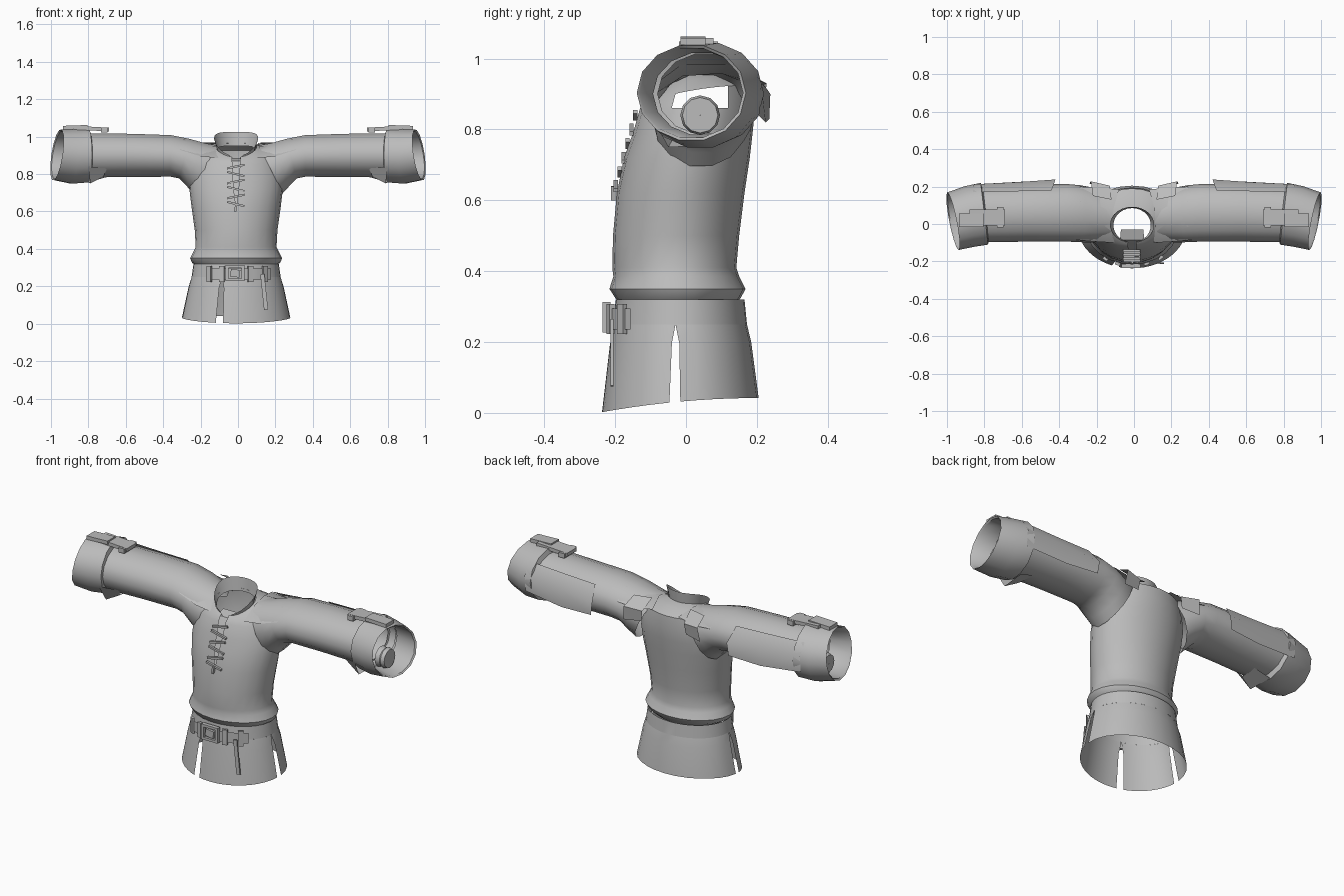
import bpy, bmesh, math
from mathutils import Matrix

cube = bpy.data.objects.get("Cube")
if cube:
    bpy.data.objects.remove(cube, do_unlink=True)

GREY = (0.5, 0.5, 0.5, 1)
cloth = bpy.data.materials.new("plain grey cloth")
cloth.diffuse_color = GREY
cloth.use_nodes = True
cloth.node_tree.nodes["Principled BSDF"].inputs["Base Color"].default_value = GREY


def finish(name, bm, mirror=False, angle=40):
    bmesh.ops.remove_doubles(bm, verts=bm.verts, dist=0.0005)
    me = bpy.data.meshes.new(name)
    bm.to_mesh(me)
    bm.free()
    me.materials.append(cloth)
    ob = bpy.data.objects.new(name, me)
    bpy.context.collection.objects.link(ob)
    bpy.ops.object.select_all(action='DESELECT')
    ob.select_set(True)
    bpy.context.view_layer.objects.active = ob
    bpy.ops.object.shade_smooth_by_angle(angle=math.radians(angle))
    if mirror:
        ob.modifiers.new("Mirror", 'MIRROR')


def skin(bm, rows, flip=False):
    """Join rows of points with quads."""
    grid = [[bm.verts.new(p) for p in row] for row in rows]
    for a, b in zip(grid, grid[1:]):
        for i in range(len(a) - 1):
            quad = (a[i], a[i + 1], b[i + 1], b[i])
            bm.faces.new(quad[::-1] if flip else quad)


def hoop(rx, front, back, z_front, z_back, start, end, n=24, cx=-0.01):
    """Oval from start to end degrees; -90 is the front, which may dip."""
    pts = []
    for i in range(n + 1):
        t = math.radians(start + (end - start) * i / n)
        s = math.sin(t)
        y = (front + back) / 2 + s * (back - front) / 2
        z = z_back + (z_front - z_back) * ((1 - s) / 2) ** 2
        pts.append((cx + rx * math.cos(t), y, z))
    return pts


def tube(bm, stations, n=14):
    """Sleeve tube: x, centre y, centre z, radius y, radius z, yaw, lean."""
    rows = []
    for x, y, z, ry, rz, yaw, lean in stations:
        ring = []
        for i in range(n + 1):
            c, s = math.cos(math.tau * i / n), math.sin(math.tau * i / n)
            ring.append((x + yaw * c - lean * s, y + ry * c, z + rz * s))
        rows.append(ring)
    skin(bm, rows, flip=True)


def slab(bm, centre, size, tilt=0, axis=(0, 1, 0)):
    m = Matrix.Translation(centre) @ Matrix.Rotation(math.radians(tilt), 4, axis)
    bmesh.ops.create_cube(bm, size=1, matrix=m @ Matrix.Diagonal((*size, 1)))


# Torso with bloused waist fold and front neck slit: half width, front, back, z, slit degrees
torso = [(.195, -.18, .13, .30, 0), (.235, -.20, .155, .325, 0), (.246, -.216, .168, .35, 0),
         (.228, -.205, .15, .385, 0), (.216, -.208, .142, .41, 0), (.221, -.206, .15, .50, 0),
         (.238, -.195, .165, .62, 0), (.25, -.175, .18, .72, 3), (.252, -.15, .188, .79, 4),
         (.235, -.13, .195, .86, 5)]
rows = [hoop(rx, f, b, z, z, -90 + g, 270 - g) for rx, f, b, z, g in torso]
rows += [hoop(.21, -.115, .19, .878, .925, -84, 264),
         hoop(.16, -.105, .14, .888, .955, -82, 262),
         hoop(.11, -.10, .085, .89, .965, -80, 260)]
bm = bmesh.new()
skin(bm, rows)
armholes = []
for f in bm.faces:
    c = f.calc_center_median()
    if abs(c.x) > .17 and .84 < c.z < .91 and abs(c.y - .05) < .09:
        armholes.append(f)
bmesh.ops.delete(bm, geom=armholes, context='FACES')
finish("torso", bm)

# Standing collar, lower and open at the front
bm = bmesh.new()
collar = [hoop(.10, -.098, .085, .88, .95, -78, 258),
          hoop(.118, -.10, .092, .895, 1.025, -72, 252)]
skin(bm, collar)
finish("collar", bm, angle=50)

# Tongue of cloth behind the lacing
bm = bmesh.new()
skin(bm, [[(-.04, -.185, .63), (.02, -.185, .63)],
          [(-.06, -.125, .80), (.04, -.125, .80)],
          [(-.075, -.085, .87), (.055, -.085, .87)],
          [(-.07, -.03, .885), (.05, -.03, .885)]])
finish("placket_tongue", bm)

# Skirt: waistband, then three panels separated by tapering slits
bm = bmesh.new()
skin(bm, [hoop(.238, -.205, .172, .25, .25, 0, 360, 36),
          hoop(.228, -.198, .165, .32, .32, 0, 360, 36)])
slits = [-108, -4, 184, 252]
for a, b in zip(slits, slits[1:]):
    skin(bm, [hoop(.29, -.237, .205, .002, .042, a + 4, b - 4, 14),
              hoop(.254, -.215, .184, .19, .20, a + 3, b - 3, 14),
              hoop(.238, -.205, .172, .25, .25, a, b, 14)])
finish("skirt", bm)

# Belt across the front with loops, buckle and hanging end
bm = bmesh.new()
skin(bm, [hoop(.25, -.222, .175, z, z, -130, -42, 14) for z in (.235, .295)])
finish("belt", bm)

bm = bmesh.new()
for deg in (-125, -108, -72, -52):
    t = math.radians(deg)
    at = (-.01 + .25 * math.cos(t), -.023 + .2 * math.sin(t), .265)
    slab(bm, at, (.028, .014, .085), deg + 90, (0, 0, 1))
finish("belt_loops", bm)

bm = bmesh.new()
for side in (-1, 1):
    slab(bm, (-.015 + side * .043, -.224, .27), (.016, .022, .085))
    slab(bm, (-.015, -.224, .27 + side * .036), (.10, .022, .014))
slab(bm, (-.015, -.228, .27), (.05, .014, .04), 8)
finish("buckle", bm)

bm = bmesh.new()
slab(bm, (.14, -.209, .17), (.022, .008, .19), -6)
finish("belt_end", bm)

# Cross lacing down the neck slit
bm = bmesh.new()
for i in range(6):
    z = .84 - i * .04
    y = -.143 - i * .011
    tilt = 14 if i % 2 else -12
    slab(bm, (-.012, y, z), (.095, .012, .011), tilt)
slab(bm, (-.012, -.203, .62), (.012, .016, .04), 10)
finish("laces", bm)

# Sleeves, flaring at the root into shoulder and armpit
bm = bmesh.new()
tube(bm, [(.175, .042, .825, .135, .132, 0, .065), (.225, .048, .85, .148, .118, 0, .05),
          (.285, .055, .882, .152, .108, 0, .03), (.36, .06, .897, .154, .114, 0, 0),
          (.56, .058, .90, .152, .118, 0, 0), (.84, .05, .90, .148, .122, .01, 0)])
finish("sleeves", bm, mirror=True)

# Yoke bridging neck and shoulders
bm = bmesh.new()
skin(bm, [[(.105, -.10, .885), (.115, -.01, .95), (.11, .08, .965), (.08, .185, .935)],
          [(.20, -.095, .895), (.20, -.01, .95), (.20, .10, .958), (.20, .195, .92)],
          [(.31, -.085, .93), (.29, -.01, .985), (.29, .12, .985), (.29, .20, .93)]])
finish("yoke", bm, mirror=True)

# Turned-back cuffs, yawed toward the front, with a folded inner edge
bm = bmesh.new()
tube(bm, [(.79, .055, .90, .135, .115, .015, 0), (.80, .055, .90, .165, .148, .02, 0),
          (.88, .04, .895, .162, .15, .025, .01), (.968, .015, .903, .154, .137, .03, .02),
          (.961, .015, .903, .146, .129, .03, .02), (.85, .045, .90, .138, .118, .015, 0)])
finish("cuffs", bm, mirror=True)

# Button tabs on top of the cuffs
bm = bmesh.new()
slab(bm, (.785, .035, 1.043), (.19, .085, .02), -3)
slab(bm, (.87, .02, 1.05), (.13, .07, .02), 2)
slab(bm, (.715, .035, 1.035), (.035, .11, .026))
finish("cuff_tabs", bm, mirror=True)

# Small drawstring bundles within the cuffs
bm = bmesh.new()
tube(bm, [(x, .04, .84, r, r, 0, 0) for x, r in ((.86, .045), (.865, .056), (.89, .05),
                                                (.90, .056), (.92, .05), (.92, .001))], 12)
finish("drawstring_bundles", bm, mirror=True)

# Loose cloth panels behind the sleeves and shoulders
bm = bmesh.new()
skin(bm, [[(.43, .235, .83), (.62, .225, .82), (.86, .205, .84)],
          [(.42, .238, .90), (.62, .224, .92), (.86, .212, .93)],
          [(.44, .18, .98), (.62, .175, .985), (.86, .17, .995)]])
finish("sleeve_back_panels", bm, mirror=True)

bm = bmesh.new()
skin(bm, [[(.14, .20, .86), (.24, .216, .85)],
          [(.13, .205, .92), (.23, .228, .93)],
          [(.12, .13, .97), (.22, .15, .968)]])
finish("shoulder_patches", bm, mirror=True)

# Sagging folds under the sleeves near the cuffs
bm = bmesh.new()
skin(bm, [[(.70, -.06, .83), (.80, -.10, .84)],
          [(.72, -.03, .785), (.79, -.05, .75)],
          [(.70, .08, .785), (.80, .09, .755)]])
finish("sleeve_folds", bm, mirror=True)
